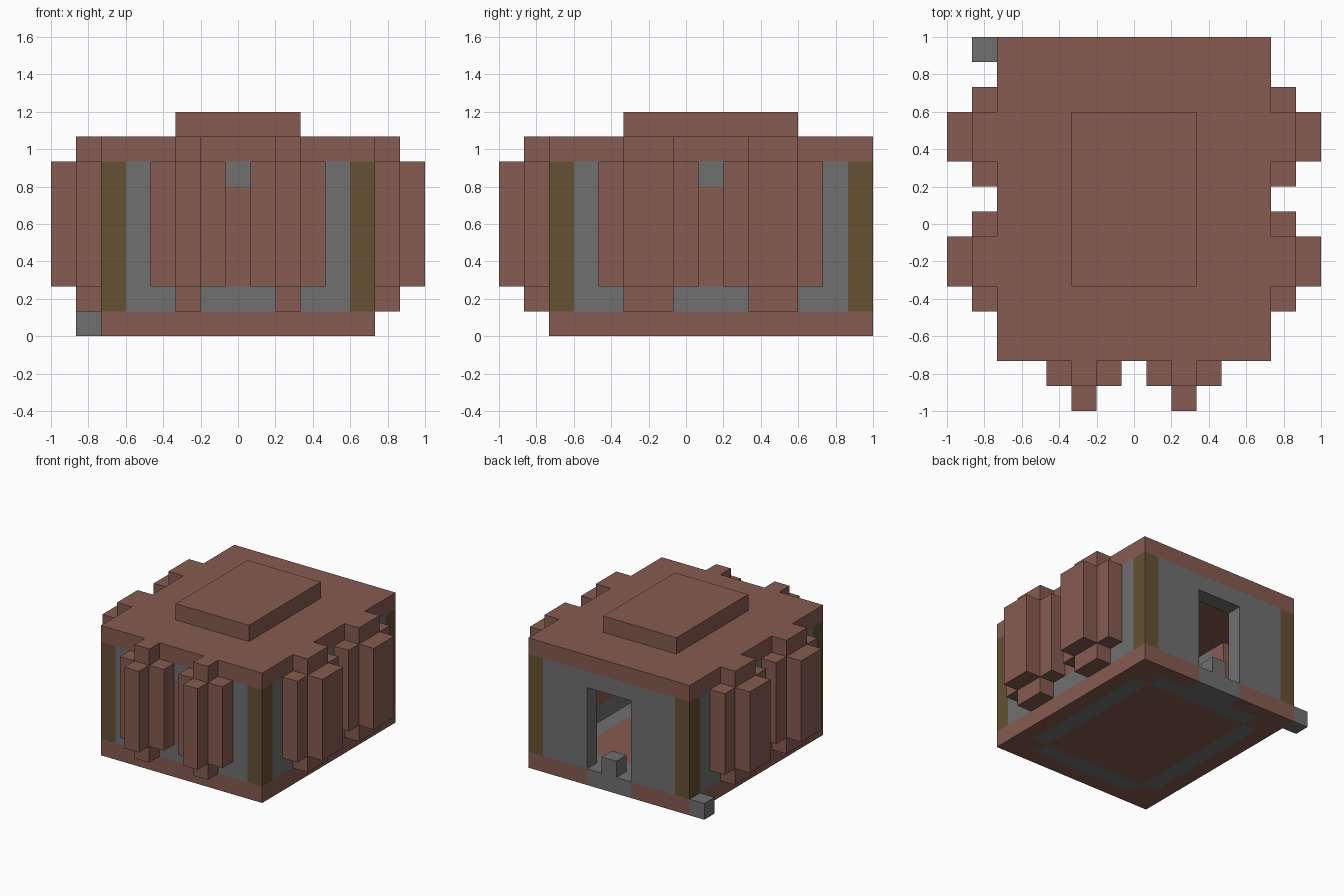
import bpy
import bmesh
from mathutils import Matrix, Vector

if "Cube" in bpy.data.objects:
    bpy.data.objects.remove(bpy.data.objects["Cube"])

U = 2 / 15  # size of one building block


def material(name, r, g, b):
    m = bpy.data.materials.new(name)
    m.use_nodes = True
    m.diffuse_color = (r, g, b, 1)
    m.node_tree.nodes["Principled BSDF"].inputs["Base Color"].default_value = (r, g, b, 1)
    return m


brick = material("brick_red", 0.24, 0.105, 0.083)
stone = material("stone_grey", 0.162, 0.162, 0.162)
wood = material("dark_wood", 0.133, 0.082, 0.033)


def finish(name, bm, *mats):
    me = bpy.data.meshes.new(name)
    bm.to_mesh(me)
    bm.free()
    for m in mats:
        me.materials.append(m)
    ob = bpy.data.objects.new(name, me)
    bpy.context.collection.objects.link(ob)


def blocks(name, mat, *spans):
    """Boxes given in block counts: x start, x end, y start, y end, z start, z end."""
    bm = bmesh.new()
    for x0, x1, y0, y1, z0, z1 in spans:
        size = Vector((x1 - x0, y1 - y0, z1 - z0)) * U
        mid = Vector((x0 + x1 - 15, y0 + y1 - 15, z0 + z1)) * U / 2
        bmesh.ops.create_cube(bm, size=1, matrix=Matrix.LocRotScale(mid, None, size))
    finish(name, bm, mat)


# Floor slab with an inlaid stone border and a stone doorway threshold
bm = bmesh.new()
place = Matrix.LocRotScale(Vector((0, U, 0)), None, Vector((11 * U, 13 * U, 1)))
bmesh.ops.create_grid(bm, x_segments=11, y_segments=13, size=0.5, matrix=place)
top = bmesh.ops.extrude_face_region(bm, geom=bm.faces[:])["geom"]
bmesh.ops.translate(bm, vec=(0, 0, U), verts=[g for g in top if isinstance(g, bmesh.types.BMVert)])
bmesh.ops.recalc_face_normals(bm, faces=bm.faces[:])
for f in bm.faces:
    c = f.calc_center_median()
    a, b = abs(c.x) / U, abs(c.y - U) / U
    ring = (abs(a - 4) < 0.3 and b < 4.6) or (abs(b - 5) < 0.3 and a < 3.6)
    threshold = a < 1.4 and c.y / U > 6.6
    f.material_index = int(ring or threshold)
finish("floor", bm, brick, stone)

# Roof, raised cap and the loose block beside the back corner
blocks("roof", brick, (2, 13, 2, 15, 7, 8))
blocks("roof_cap", brick, (5, 10, 5, 12, 8, 9))
blocks("outside_block", stone, (1, 2, 14, 15, 0, 1))

# Corner posts
blocks("corner_posts", wood, *[(x, x + 1, y, y + 1, 1, 7) for x in (2, 12) for y in (2, 14)])

# Front wall, open behind each bay
blocks("front_wall", stone, (3, 4, 2, 3, 1, 7), (11, 12, 2, 3, 1, 7),
       (4, 11, 2, 3, 1, 2), (7, 8, 2, 3, 6, 7))
blocks("front_wall_brick", brick, (7, 8, 2, 3, 2, 6),
       *[(x, x + 1, 2, 3, 2, 7) for x in (4, 6, 8, 10)])

# Back wall with a doorway and a step
blocks("back_wall", stone, (3, 6, 14, 15, 1, 7), (9, 12, 14, 15, 1, 7), (6, 9, 14, 15, 6, 7))
blocks("door_step", stone, (7, 8, 14, 15, 1, 2))

# Side walls
for side, x in (("right", 2), ("left", 12)):
    blocks(side + "_wall", stone, (x, x + 1, 3, 4, 1, 7), (x, x + 1, 13, 14, 1, 7),
           (x, x + 1, 4, 13, 1, 2), (x, x + 1, 8, 9, 6, 7))
    blocks(side + "_wall_brick", brick, (x, x + 1, 8, 9, 2, 6),
           *[(x, x + 1, y, y + 1, 2, 7) for y in (4, 7, 9, 12)])

# Front bays: sill, head, two cheeks and an outer panel around a niche
for side, x in (("right", 5), ("left", 9)):
    blocks(side + "_front_bay", brick, (x, x + 1, 1, 2, 1, 2), (x, x + 1, 1, 2, 7, 8),
           (x - 1, x, 1, 2, 2, 7), (x + 1, x + 2, 1, 2, 2, 7), (x, x + 1, 0, 1, 2, 7))

# Side bays, twice as wide
for side, x, out in (("right", 1, 0), ("left", 13, 14)):
    for row, y in (("forward", 5), ("rear", 10)):
        blocks(f"{side}_{row}_bay", brick, (x, x + 1, y, y + 2, 1, 2), (x, x + 1, y, y + 2, 7, 8),
               (x, x + 1, y - 1, y, 2, 7), (x, x + 1, y + 2, y + 3, 2, 7),
               (out, out + 1, y, y + 2, 2, 7))
